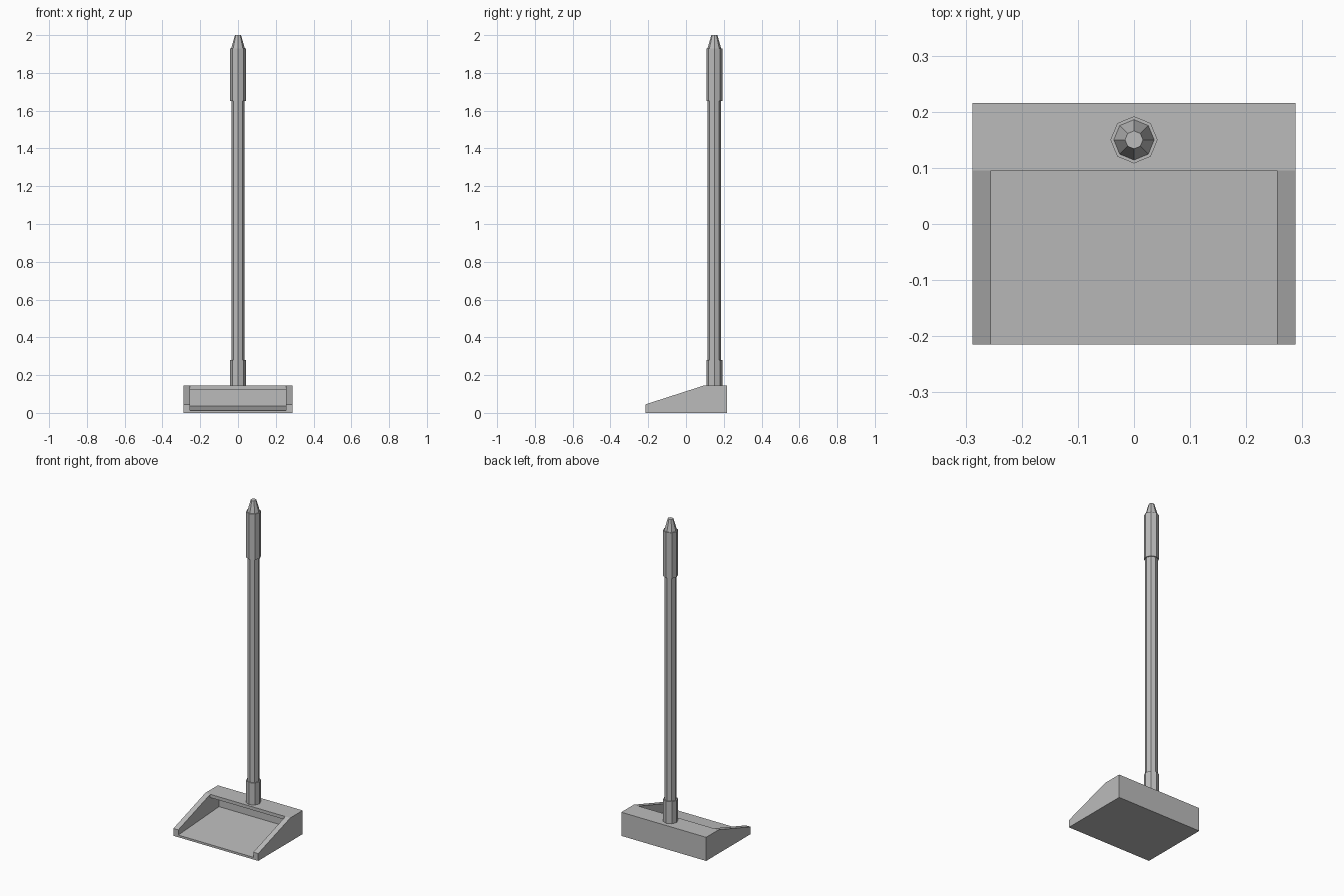
import bpy
import bmesh
from math import pi
from mathutils import Matrix

cube = bpy.data.objects.get("Cube")
if cube:
    bpy.data.objects.remove(cube, do_unlink=True)

grey = bpy.data.materials.new("plain_grey")
grey.use_nodes = True
colour = (0.5, 0.5, 0.5, 1)
grey.diffuse_color = colour
grey.node_tree.nodes["Principled BSDF"].inputs["Base Color"].default_value = colour


def finish(name, bm):
    bmesh.ops.recalc_face_normals(bm, faces=bm.faces)
    mesh = bpy.data.meshes.new(name)
    bm.to_mesh(mesh)
    bm.free()
    mesh.materials.append(grey)
    obj = bpy.data.objects.new(name, mesh)
    bpy.context.collection.objects.link(obj)
    return obj


def extrude_profile(name, half_width, profile):
    """Side profile of (y, z) points swept across x."""
    bm = bmesh.new()
    face = bm.faces.new([bm.verts.new((-half_width, y, z)) for y, z in profile])
    swept = bmesh.ops.extrude_face_region(bm, geom=[face])["geom"]
    verts = [v for v in swept if isinstance(v, bmesh.types.BMVert)]
    bmesh.ops.translate(bm, verts=verts, vec=(2 * half_width, 0, 0))
    return finish(name, bm)


def octagon_tube(name, bottom, top, r_bottom, r_top):
    """Eight-sided post section on the handle axis."""
    bm = bmesh.new()
    place = Matrix.Translation((0, 0.15, (bottom + top) / 2))
    bmesh.ops.create_cone(bm, cap_ends=True, segments=8, radius1=r_bottom,
                          radius2=r_top, depth=top - bottom, matrix=place)
    return finish(name, bm)


# Pan: wedge-fronted block, hollowed under a short hood
pan = extrude_profile("pan", 0.288, [
    (-0.215, 0), (0.216, 0), (0.216, 0.145), (0.095, 0.145), (-0.215, 0.045)])
cavity = extrude_profile("pan_cavity_cutter", 0.255, [
    (-0.3, 0.008), (0.18, 0.037), (0.18, 0.125), (0.095, 0.125),
    (0.095, 0.3), (-0.3, 0.3)])
cavity.hide_render = True
cut = pan.modifiers.new("hollow", 'BOOLEAN')
cut.operation = 'DIFFERENCE'
cut.solver = 'EXACT'
cut.object = cavity
bpy.context.view_layer.objects.active = pan
bpy.ops.object.modifier_apply(modifier=cut.name)
bpy.data.objects.remove(cavity, do_unlink=True)

# Handle: socket, pole, grip and tapered tip
octagon_tube("handle_socket", 0.14, 0.28, 0.042, 0.042)
octagon_tube("handle_pole", 0.14, 1.93, 0.035, 0.035)
octagon_tube("handle_grip", 1.65, 1.93, 0.042, 0.042)
octagon_tube("handle_tip", 1.93, 2.0, 0.036, 0.016)
